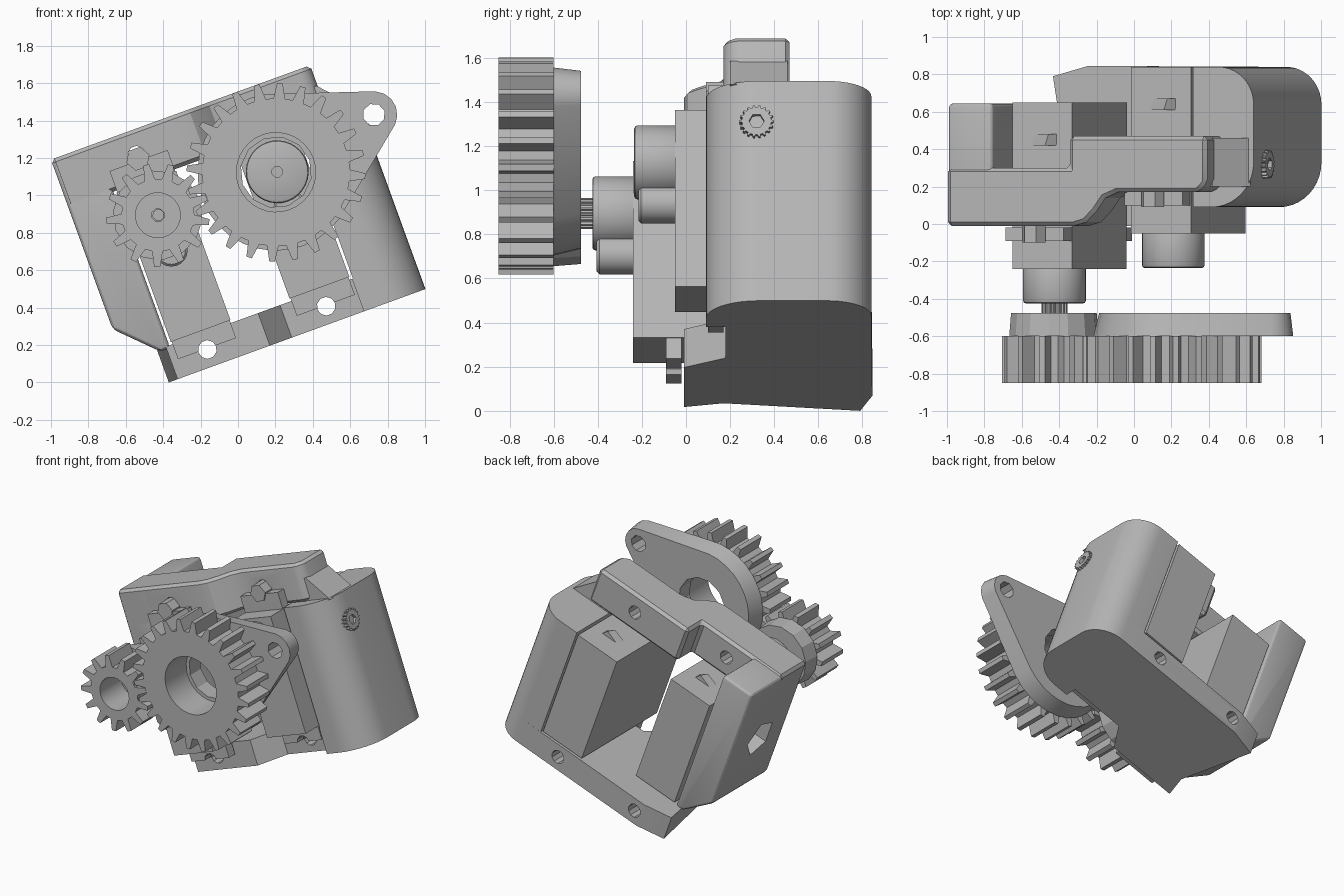
import bpy, bmesh, math
from mathutils import Matrix, Vector

cube = bpy.data.objects.get("Cube")
if cube:
    bpy.data.objects.remove(cube, do_unlink=True)

grey = bpy.data.materials.new("plain grey")
grey.use_nodes = True
grey.diffuse_color = (0.47, 0.47, 0.47, 1)
grey.node_tree.nodes["Principled BSDF"].inputs["Base Color"].default_value = (0.47, 0.47, 0.47, 1)

# Everything is modelled upright, then tilted onto one corner
TILT = Matrix.Translation((-0.37, 0, 0)) @ Matrix.Rotation(math.radians(-20), 4, 'Y')


def finish(name, bm):
    bmesh.ops.recalc_face_normals(bm, faces=bm.faces)
    mesh = bpy.data.meshes.new(name)
    bm.to_mesh(mesh)
    bm.free()
    ob = bpy.data.objects.new(name, mesh)
    bpy.context.collection.objects.link(ob)
    mesh.materials.append(grey)
    ob.matrix_world = TILT
    return ob


def place(axis, a, b, d):
    return Vector({'x': (d, a, b), 'y': (a, d, b), 'z': (a, b, d)}[axis])


def prism(name, axis, pts, lo, hi):
    bm = bmesh.new()
    near = [bm.verts.new(place(axis, a, b, lo)) for a, b in pts]
    far = [bm.verts.new(place(axis, a, b, hi)) for a, b in pts]
    bm.faces.new(near)
    bm.faces.new(far)
    for i in range(len(pts)):
        j = (i + 1) % len(pts)
        bm.faces.new((near[i], near[j], far[j], far[i]))
    return finish(name, bm)


def arc(ca, cb, r, start=0, end=360, n=32):
    steps = n if end - start == 360 else n + 1
    angles = [math.radians(start + (end - start) * i / n) for i in range(steps)]
    return [(ca + r * math.cos(t), cb + r * math.sin(t)) for t in angles]


def box(name, a, b, y0, y1, v0, v1):
    return prism(name, 'y', [(a, v0), (b, v0), (b, v1), (a, v1)], y0, y1)


def apply(ob, mod):
    bpy.context.view_layer.objects.active = ob
    bpy.ops.object.modifier_apply(modifier=mod.name)


def cut(ob, axis, ca, cb, r, lo, hi, n=32):
    tool = prism("cutter", axis, arc(ca, cb, r, n=n), lo, hi)
    tool.hide_render = True
    mod = ob.modifiers.new("hole", 'BOOLEAN')
    mod.solver = 'EXACT'
    mod.object = tool
    apply(ob, mod)
    bpy.data.objects.remove(tool, do_unlink=True)


def bevel(ob, width, segments=2):
    mod = ob.modifiers.new("bevel", 'BEVEL')
    mod.width = width
    mod.segments = segments
    mod.limit_method = 'ANGLE'
    mod.angle_limit = math.radians(40)
    apply(ob, mod)


def gear_profile(ca, cb, root, tip, teeth, phase=0):
    pts = []
    for k in range(teeth):
        for f, r in ((-0.3, root), (-0.12, tip), (0.12, tip), (0.3, root)):
            t = 2 * math.pi * (k + f + phase) / teeth
            pts.append((ca + r * math.cos(t), cb + r * math.sin(t)))
    return pts


def hull(name, rings):
    bm = bmesh.new()
    for y, pts in rings:
        for a, b in pts:
            bm.verts.new((a, y, b))
    bmesh.ops.convex_hull(bm, input=bm.verts)
    return finish(name, bm)


LEFT_U, RIGHT_U, SHAFT_V = 0.254, 0.93, 0.86

# Frame: base, right block, top bridge and left wall
outer = arc(1.22, 0.33, 0.24, -90, 0, 10) + arc(1.26, 0.64, 0.2, 0, 90, 10)
base = prism("base_plate", 'z', [(0.05, -0.01), (0.575, -0.01), (0.7, 0.18), (1.11, 0.18), (1.11, 0.09)]
             + outer + [(0.2, 0.845), (0, 0.79), (0.1, 0.17)], 0, 0.185)
prism("right_block", 'z', [(1.115, 0.09)] + outer + [(1.115, 0.84)], 0.185, 1.06)

bridge = prism("top_bridge", 'z', [(-0.185, -0.01), (0.53, -0.01), (0.6, 0.01), (0.66, 0.07),
               (0.71, 0.14), (0.78, 0.17), (1.24, 0.17), (1.29, 0.22), (1.29, 0.47),
               (0.51, 0.47), (0.51, 0.3), (-0.185, 0.3)], 1.06, 1.335)
bevel(bridge, 0.02, 1)
prism("bridge_shoulder", 'y', [(1.12, 1.05), (1.44, 1.05), (1.285, 1.22), (1.12, 1.22)], 0.2, 0.46)

wall = prism("left_wall", 'y', [(0.015, 0.17), (0.07, 0.17), (0.07, 1.325), (-0.185, 1.325),
                                (-0.185, 0.37)], -0.01, 0.645)
bevel(wall, 0.025, 3)
cut(wall, 'x', 0.3, 0.8, 0.14, -0.3, -0.09, 5)

for u in (LEFT_U, RIGHT_U):
    cut(base, 'y', u, 0.095, 0.05, -0.2, 1, 10)
    cut(bridge, 'y', u, 1.2, 0.05, -0.2, 1, 10)

# Knurled screw on the right block
screw = prism("side_screw", 'x', gear_profile(0.32, 0.86, 0.066, 0.077, 18), 1.38, 1.48)
cut(screw, 'x', 0.32, 0.86, 0.035, 1.45, 1.6, 6)

# Two actuators, the right one set further back
for side, u, y in (("left", LEFT_U, -0.24), ("right", RIGHT_U, -0.05)):
    box(side + "_motor_body", u - 0.17, u + 0.17, y, y + 0.89, 0.2, 1.05)
    box(side + "_motor_upper_tab", u - 0.165, u + 0.165, y + 0.15, y + 0.22, 1.04, 1.17)
    lower = box(side + "_motor_lower_tab", u - 0.165, u + 0.165, y + 0.15, y + 0.22, 0.1, 0.21)
    cut(lower, 'y', u, 0.095, 0.05, -0.3, 0.5, 10)
    prism(side + "_mounting_screw", 'y', arc(u, 1.18, 0.065, n=6), y + 0.14, y + 0.3)
    cap = prism(side + "_motor_cap", 'y', arc(u, SHAFT_V, 0.168), y - 0.185, y + 0.02)
    bevel(cap, 0.015, 2)
    cut(cap, 'y', u, SHAFT_V, 0.03, y - 0.3, y - 0.1, 8)
    boss = prism(side + "_motor_boss", 'y', arc(u, 0.66, 0.088, n=20), y - 0.165, y + 0.02)
    bevel(boss, 0.012, 1)
    hull(side + "_cable_stub", [(y + 0.66, [(u - 0.09, 1.04), (u + 0.09, 1.04), (u + 0.03, 1.09)]),
                                (y + 0.72, [(u - 0.06, 1.04), (u + 0.09, 1.04), (u + 0.05, 1.09)])])

# Splined output shaft on the left actuator
shaft = prism("splined_shaft", 'y', gear_profile(LEFT_U, SHAFT_V, 0.06, 0.07, 16), -0.49, -0.41)
cut(shaft, 'y', LEFT_U, SHAFT_V, 0.03, -0.6, -0.3, 8)

# Large gear with its lever arm behind
large = prism("large_gear", 'y', gear_profile(0.923, SHAFT_V, 0.395, 0.478, 24, 0.5), -0.85, -0.6)
cut(large, 'y', 0.923, SHAFT_V, 0.212, -1, -0.5)
arm = hull("lever_arm", [(-0.6, arc(0.923, SHAFT_V, 0.42) + arc(1.52, 0.97, 0.125, n=16)),
                         (-0.475, arc(0.923, SHAFT_V, 0.39) + arc(1.52, 0.97, 0.11, n=16))])
cut(arm, 'y', 0.923, SHAFT_V, 0.19, -1, -0.3, 12)
cut(arm, 'y', 1.52, 0.97, 0.06, -1, -0.3, 8)

# Small gear with its hub behind
small = prism("small_gear", 'y', gear_profile(0.251, SHAFT_V, 0.195, 0.277, 13), -0.85, -0.6)
cut(small, 'y', 0.251, SHAFT_V, 0.12, -1, -0.5)
hub = hull("small_gear_hub", [(-0.6, arc(0.251, SHAFT_V, 0.24, n=14)),
                              (-0.475, arc(0.251, SHAFT_V, 0.23, n=14))])
cut(hub, 'y', 0.251, SHAFT_V, 0.035, -1, -0.3, 8)

# Smooth the curved sides, keep the edges sharp
bpy.ops.object.select_all(action='DESELECT')
for ob in bpy.context.scene.objects:
    if ob.type == 'MESH':
        ob.select_set(True)
        bpy.context.view_layer.objects.active = ob
bpy.ops.object.shade_smooth_by_angle(angle=math.radians(25))
